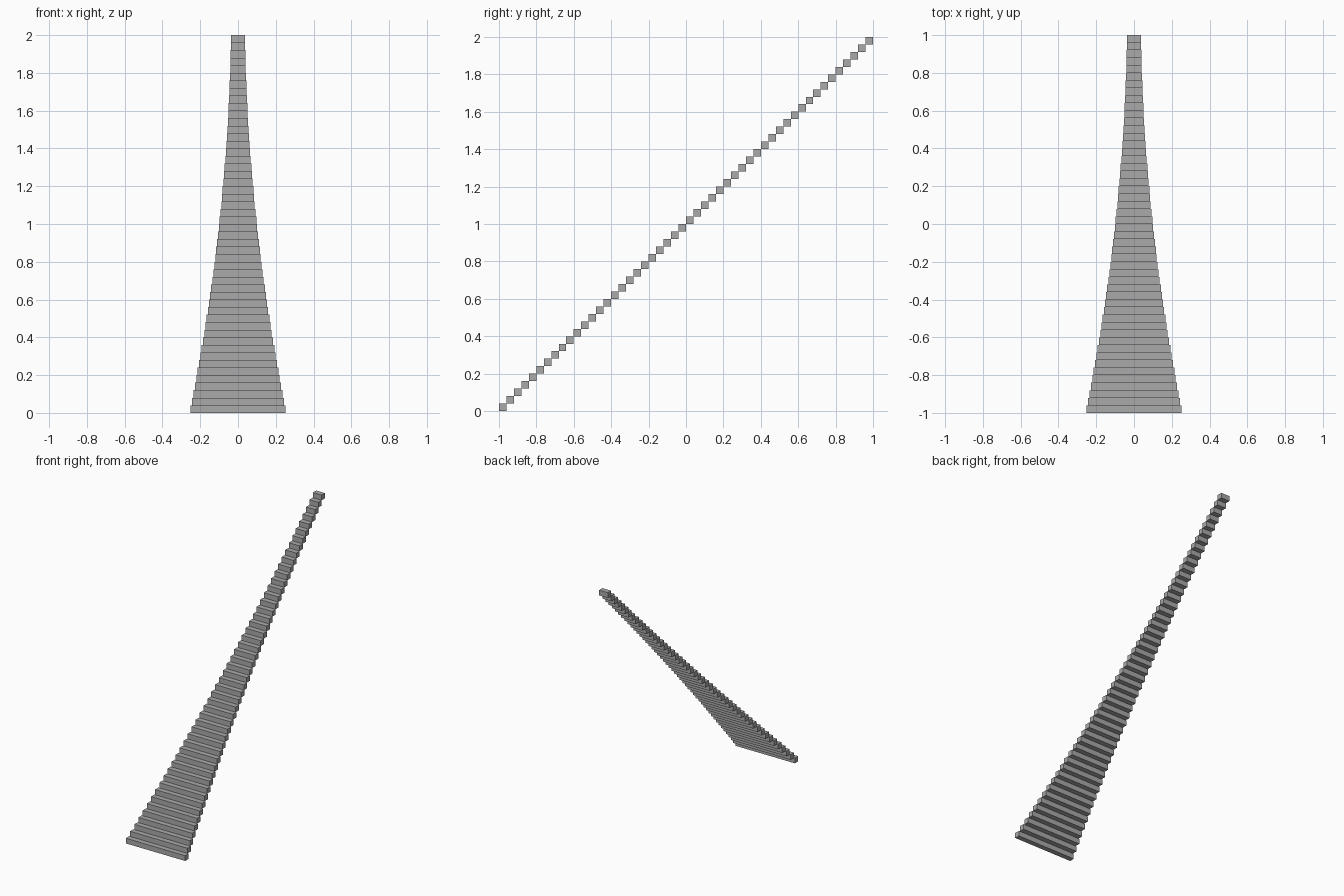
import bpy

if "Cube" in bpy.data.objects:
    bpy.data.objects.remove(bpy.data.objects["Cube"])

STEPS = 50
PITCH = 2.0 / STEPS

# dark grey finish
grey = bpy.data.materials.new("dark_grey")
grey.diffuse_color = (0.4, 0.4, 0.4, 1)
grey.use_nodes = True
grey.node_tree.nodes["Principled BSDF"].inputs["Base Color"].default_value = grey.diffuse_color


def half_width(z):
    # treads narrow quickly near the base and level off near the top
    return 0.252 - 0.1985 * z + 0.0455 * z * z


# staircase of square-section treads climbing towards the back
for i in range(STEPS):
    bpy.ops.mesh.primitive_cube_add(
        size=1, location=(0, -1 + PITCH * (i + 0.5), PITCH * (i + 0.5)))
    step = bpy.context.object
    step.name = f"stair_step_{i + 1:02d}"
    step.scale = (2 * half_width(i * 2.0 / (STEPS - 1)), PITCH, PITCH)
    step.data.materials.append(grey)
